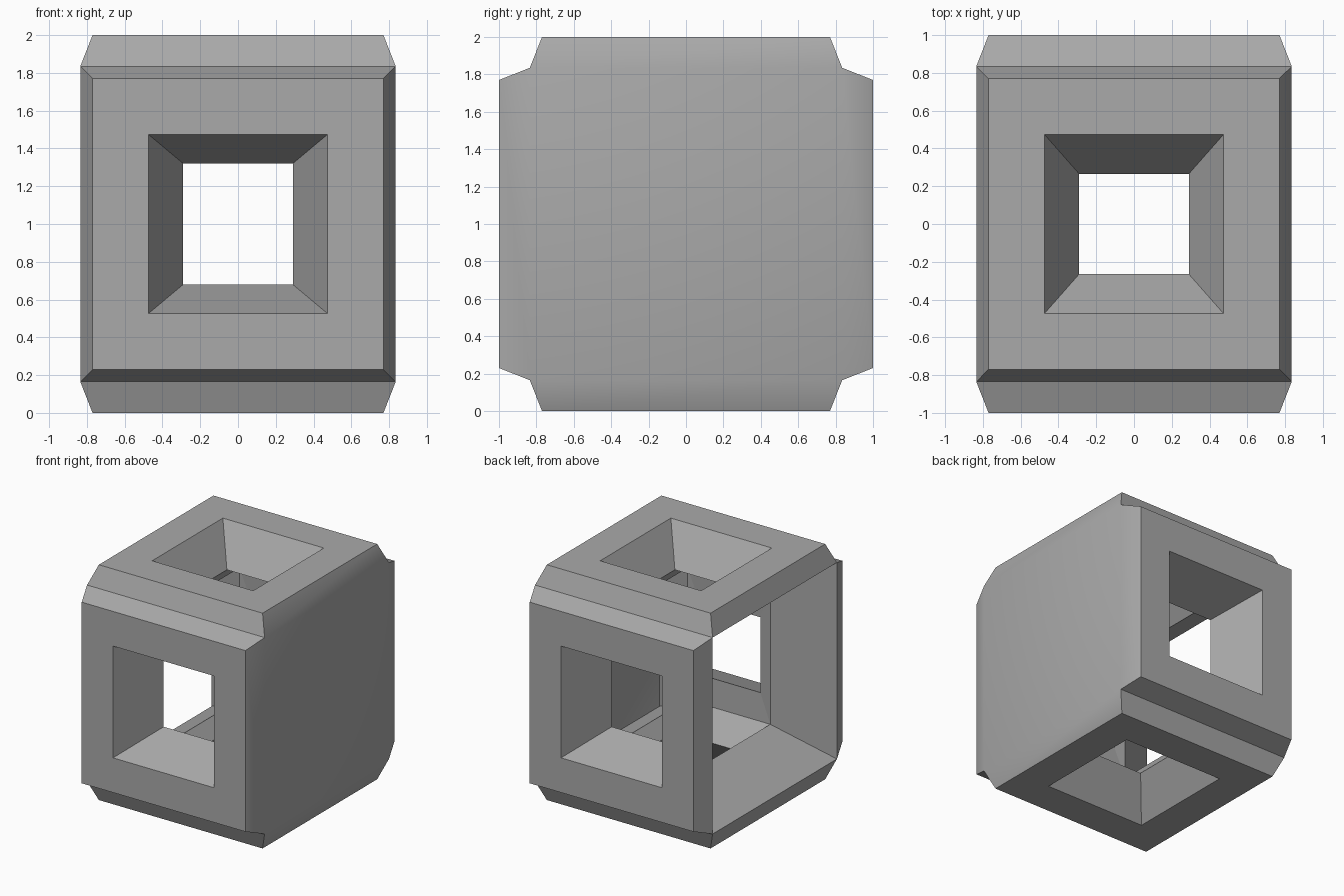
import bpy
import bmesh

cube = bpy.data.objects.get("Cube")
if cube:
    bpy.data.objects.remove(cube, do_unlink=True)

grey = bpy.data.materials.new("mid_grey")
grey.use_nodes = True
colour = (0.4, 0.4, 0.4, 1)
grey.diffuse_color = colour
grey.node_tree.nodes["Principled BSDF"].inputs["Base Color"].default_value = colour

RIM = 0.835                      # half size of the core cube
BOX = (0.39, 0.575, 0.56)        # half size of the inner cavity
CORNERS = ((-1, -1), (1, -1), (1, 1), (-1, 1))


def place(axis, sign, depth, a, b):
    """Point at a depth along an axis, with a and b across it."""
    d = sign * depth
    return {"x": (d, a, b + 1), "y": (a, d, b + 1), "z": (a, b, d + 1)}[axis]


def add_rings(bm, axis, sign, loops, cap=False):
    """Join rectangles (depth, half a, half b) one after another."""
    rows = [[bm.verts.new(place(axis, sign, d, i * a, j * b)) for i, j in CORNERS]
            for d, a, b in loops]
    flip = (sign > 0) == (axis == "y")
    faces = []
    for outer, inner in zip(rows, rows[1:]):
        for k in range(4):
            n = (k + 1) % 4
            faces.append([outer[k], outer[n], inner[n], inner[k]])
    if cap:
        faces.append(rows[-1])
    for f in faces:
        bm.faces.new(f[::-1] if flip else f)


def finish(bm, name):
    bmesh.ops.remove_doubles(bm, verts=bm.verts, dist=0.0005)
    bm.normal_update()
    # The closed side blends softly into its surrounding chamfers
    for f in bm.faces:
        f.smooth = f.normal.x > 0.9 and f.calc_center_median().x > 0.7
    mesh = bpy.data.meshes.new(name)
    bm.to_mesh(mesh)
    bm.free()
    mesh.materials.append(grey)
    obj = bpy.data.objects.new(name, mesh)
    bpy.context.collection.objects.link(obj)


def panel(depth, a, b, box_d, box_a, box_b):
    """Raised chamfered panel with a tapered window into the cavity."""
    return [(RIM, RIM, RIM), (1, 0.77, 0.77), (1, 0.475, 0.475),
            (depth, a, b), (box_d, box_a, box_b)]


bx, by, bz = BOX
side_funnel = [(RIM, RIM, RIM), (bx, by, bz)]

# Windowed panels, open side and closed side
frame = bmesh.new()
for s in (-1, 1):
    add_rings(frame, "y", s, panel(0.584, 0.29, 0.32, by, bx, bz))
    add_rings(frame, "z", s, panel(0.69, 0.29, 0.265, bz, bx, by))
add_rings(frame, "x", -1, side_funnel)
add_rings(frame, "x", 1, [(RIM, RIM, RIM)], cap=True)
finish(frame, "window_frame")

# Cavity wall behind the closed side
lining = bmesh.new()
add_rings(lining, "x", 1, side_funnel)
finish(lining, "inner_side_lining")
